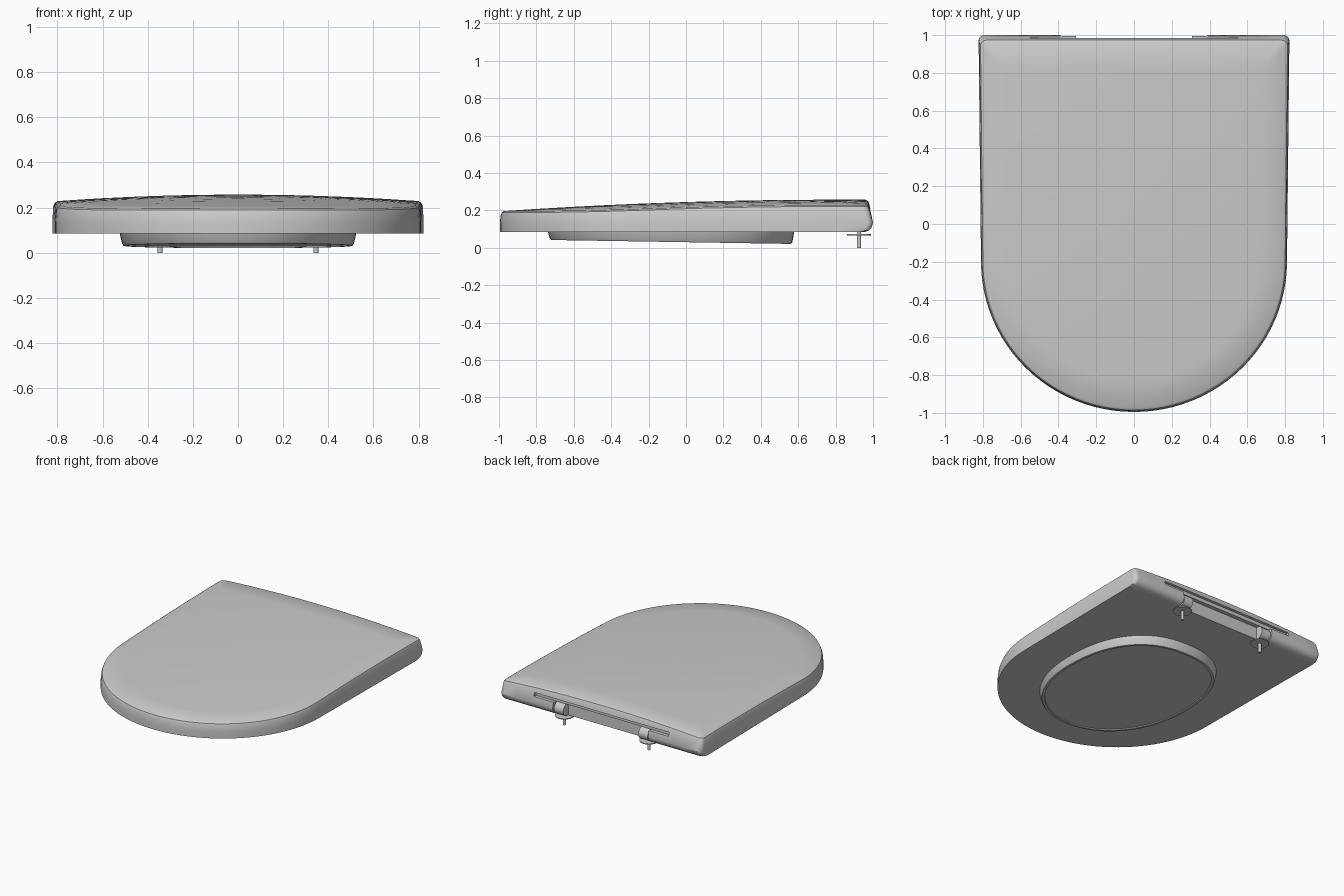
import bpy, bmesh, math
from math import sin, cos, pi

old = bpy.data.objects.get("Cube")
if old:
    bpy.data.objects.remove(old, do_unlink=True)

mat = bpy.data.materials.new("light_grey_plastic")
mat.use_nodes = True
grey = (0.6, 0.6, 0.6, 1)
mat.diffuse_color = grey
mat.node_tree.nodes["Principled BSDF"].inputs["Base Color"].default_value = grey


def finish(name, bm, angle=30):
    bmesh.ops.recalc_face_normals(bm, faces=bm.faces)
    mesh = bpy.data.meshes.new(name)
    bm.to_mesh(mesh)
    bm.free()
    mesh.materials.append(mat)
    obj = bpy.data.objects.new(name, mesh)
    bpy.context.collection.objects.link(obj)
    smooth(obj, angle)
    return obj


def smooth(obj, angle=30):
    bpy.ops.object.select_all(action='DESELECT')
    obj.select_set(True)
    bpy.context.view_layer.objects.active = obj
    bpy.ops.object.shade_smooth_by_angle(angle=math.radians(angle))


def loft(rings):
    """Bridge equal-length closed rings and cap both ends."""
    bm = bmesh.new()
    loops = [[bm.verts.new(p) for p in ring] for ring in rings]
    n = len(loops[0])
    for a, b in zip(loops, loops[1:]):
        for i in range(n):
            j = (i + 1) % n
            bm.faces.new((a[i], a[j], b[j], b[i]))
    bm.faces.new(loops[0])
    bm.faces.new(loops[-1])
    return bm


def top_z(x, y):
    return 0.245 + 0.031 * y - 0.019 * y * y - 0.03 * (x / 0.82) ** 2


def outline(inset, back, r=0.03):
    """D-shaped plan: rounded front, nearly straight sides, small back corners."""
    def width(y):
        return 0.81 + 0.013 * (y + 0.2) / 1.2 - inset
    half = []
    for i in range(25):
        a = pi / 2 * i / 24
        half.append(((0.81 - inset) * sin(a), -0.2 - (0.795 - inset) * cos(a)))
    for i in range(1, 9):
        y = -0.2 + (back - r + 0.2) * i / 8
        half.append((width(y), y))
    w = width(back)
    for i in range(1, 6):
        a = pi / 2 * i / 5
        half.append((w - r + r * cos(a), back - r + r * sin(a)))
    for i in range(1, 9):
        half.append(((w - r) * (1 - i / 8), back))
    return half + [(-x, y) for x, y in half[-2:0:-1]]


# Lid body: flat underside, rolled back edge, softly crowned top
rings = [[(x, y, z) for x, y in outline(0, back)]
         for back, z in ((0.95, 0.085), (0.975, 0.092), (0.993, 0.11), (1.0, 0.135))]
for inset, back, drop in ((0.004, 0.98, 0.022), (0.010, 0.973, 0.007), (0.022, 0.96, 0)):
    rings.append([(x, y, top_z(x, y) - drop) for x, y in outline(inset, back)])
for s in (0.85, 0.65, 0.45, 0.25, 0.08):
    rings.append([(x * s, y * s, top_z(x * s, y * s)) for x, y in outline(0.022, 0.96)])
lid = finish("lid_body", loft(rings))


# Hinge recess and the thin slot above it, cut into the back edge
def cut(target, x, y0, y1, z0, z1):
    bm = bmesh.new()
    bmesh.ops.create_cube(bm, size=1)
    for v in bm.verts:
        v.co = (2 * x * v.co.x, (y0 + y1) / 2 + (y1 - y0) * v.co.y,
                (z0 + z1) / 2 + (z1 - z0) * v.co.z)
    cutter = finish("cutter", bm)
    cutter.hide_render = True
    mod = target.modifiers.new("cut", 'BOOLEAN')
    mod.operation = 'DIFFERENCE'
    mod.solver = 'EXACT'
    mod.object = cutter
    bpy.ops.object.select_all(action='DESELECT')
    bpy.context.view_layer.objects.active = target
    target.select_set(True)
    bpy.ops.object.modifier_apply(modifier=mod.name)
    bpy.data.objects.remove(cutter, do_unlink=True)


cut(lid, 0.39, 0.935, 1.1, 0.0, 0.178)
cut(lid, 0.55, 0.965, 1.1, 0.177, 0.205)
smooth(lid)


# Oval boss under the lid, with a sloping bottom and a thin rim
def oval(inset, lift=None):
    ring = []
    for i in range(64):
        a = 2 * pi * i / 64
        c, s = cos(a), sin(a)
        e = 0.85 if s > 0 else 0.95
        x = (0.525 - inset) * math.copysign(abs(c) ** e, c)
        y = -0.08 + (0.66 - inset) * math.copysign(abs(s) ** e, s)
        z = 0.09 if lift is None else 0.0315 - 0.0163 * (y + 0.08) + lift
        ring.append((x, y, z))
    return ring


finish("underside_boss", loft([oval(0), oval(0.012, 0.008), oval(0.018, 0),
                               oval(0.035, 0), oval(0.037, 0.006)]))


# Hinges: barrel, washer and pin on each side
def rod(name, r, length, centre, along_x=False):
    bm = bmesh.new()
    bmesh.ops.create_cone(bm, cap_ends=True, segments=32, radius1=r, radius2=r, depth=length)
    for v in bm.verts:
        x, y, z = v.co
        if along_x:
            x, z = z, -x
        v.co = (x + centre[0], y + centre[1], z + centre[2])
    return finish(name, bm)


for side, sx in (("left", 0.345), ("right", -0.345)):
    rod(side + "_hinge_barrel", 0.045, 0.076, (sx, 0.95, 0.13), True)
    rod(side + "_hinge_washer", 0.065, 0.006, (sx, 0.925, 0.07))
    rod(side + "_hinge_pin", 0.011, 0.1, (sx, 0.925, 0.05))
